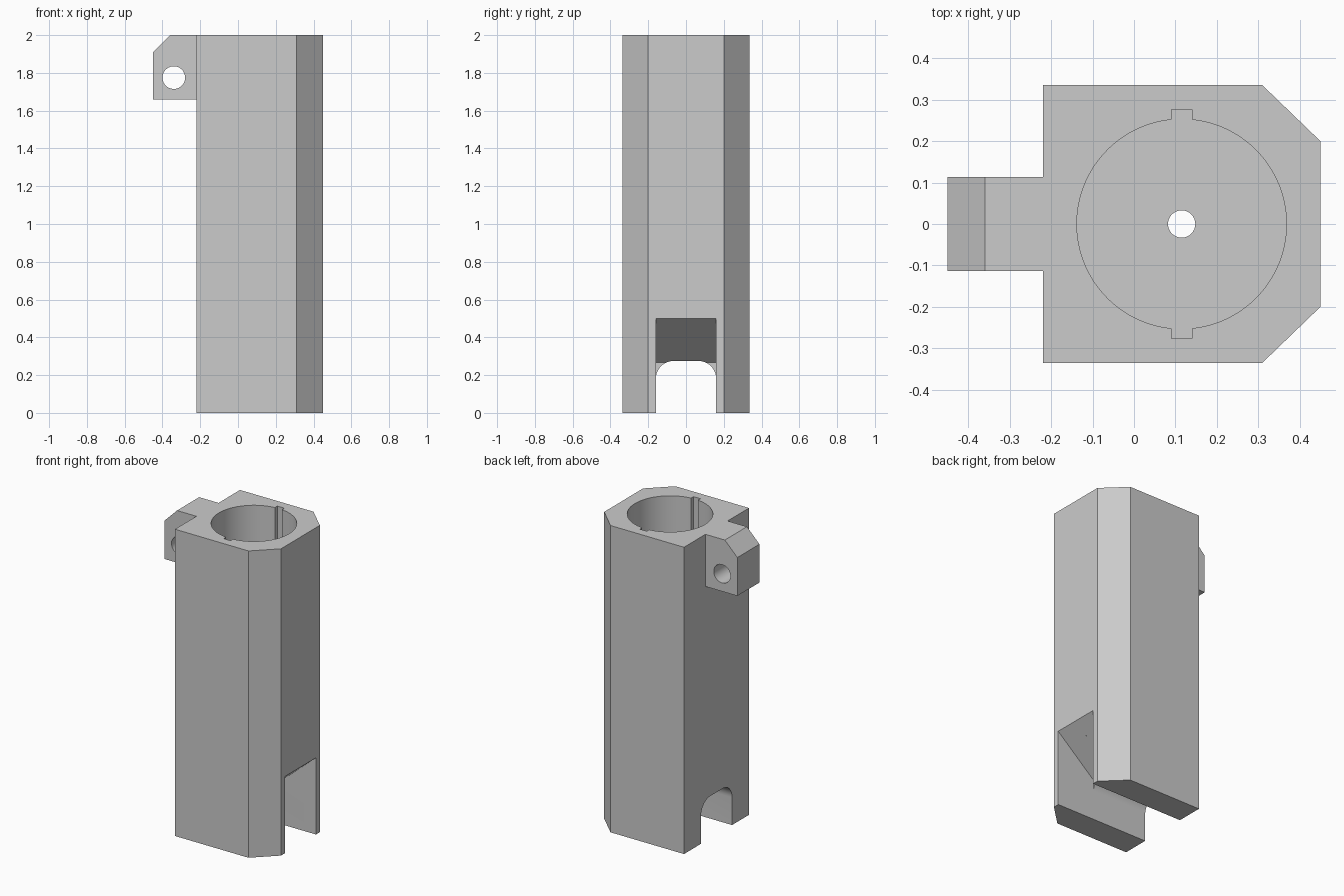
import bpy, bmesh, math
from mathutils import Vector

cube = bpy.data.objects.get("Cube")
if cube:
    bpy.data.objects.remove(cube, do_unlink=True)

grey = bpy.data.materials.new("plain grey")
grey.use_nodes = True
grey.diffuse_color = (0.6, 0.6, 0.6, 1)
grey.node_tree.nodes["Principled BSDF"].inputs["Base Color"].default_value = (0.6, 0.6, 0.6, 1)


def prism(name, profile, axis, low, high):
    """Extrude a 2D profile along an axis; the profile uses the other two axes in order."""
    def place(p, d):
        c = list(p)
        c.insert("xyz".index(axis), d)
        return Vector(c)
    bm = bmesh.new()
    face = bm.faces.new([bm.verts.new(place(p, low)) for p in profile])
    ext = bmesh.ops.extrude_face_region(bm, geom=[face])
    moved = [v for v in ext["geom"] if isinstance(v, bmesh.types.BMVert)]
    bmesh.ops.translate(bm, verts=moved, vec=place((0, 0), high - low))
    bmesh.ops.recalc_face_normals(bm, faces=bm.faces)
    mesh = bpy.data.meshes.new(name)
    bm.to_mesh(mesh)
    bm.free()
    mesh.materials.append(grey)
    obj = bpy.data.objects.new(name, mesh)
    bpy.context.collection.objects.link(obj)
    return obj


def arc(cx, cy, r, start, end, steps):
    angles = [math.radians(start + (end - start) * i / steps) for i in range(steps + 1)]
    return [(cx + r * math.cos(a), cy + r * math.sin(a)) for a in angles]


def circle(cx, cy, r, steps):
    return arc(cx, cy, r, 0, 360, steps)[:-1]


def combine(target, tool, operation):
    """Apply a boolean and discard the tool."""
    mod = target.modifiers.new("combine", 'BOOLEAN')
    mod.operation, mod.solver, mod.object = operation, 'EXACT', tool
    bpy.context.view_layer.update()
    result = target.evaluated_get(bpy.context.evaluated_depsgraph_get())
    mesh = bpy.data.meshes.new_from_object(result)
    target.modifiers.clear()
    target.data = mesh
    bpy.data.objects.remove(tool, do_unlink=True)


# Tall block with two chamfered corners
hw = 0.335
body = prism("housing", [(-0.22, -hw), (0.31, -hw), (0.45, -0.2),
                         (0.45, 0.2), (0.31, hw), (-0.22, hw)], "z", 0, 2)

# Side lug with a chamfered top corner
lug = prism("lug", [(-0.19, 1.66), (-0.45, 1.66), (-0.45, 1.91),
                    (-0.36, 2), (-0.19, 2)], "y", -0.114, 0.114)
combine(body, lug, 'UNION')

# Bore with two keyways, closed by a floor
bx, r, floor, kw = 0.115, 0.253, 0.429, 0.025
t = math.degrees(math.asin(kw / r))
bore = (arc(bx, 0, r, t - 90, 90 - t, 48) + [(bx + kw, 0.277), (bx - kw, 0.277)]
        + arc(bx, 0, r, 90 + t, 270 - t, 48) + [(bx - kw, -0.277), (bx + kw, -0.277)])

# Arched slot, sloped opening, floor hole and lug hole
sw, sr, top = 0.16, 0.095, 0.275
arch = ([(-sw, -0.1), (sw, -0.1)] + arc(sw - sr, top - sr, sr, 0, 90, 12)
        + arc(sr - sw, top - sr, sr, 90, 180, 12))
slope = [(0.18, -0.1), (0.5, -0.1), (0.5, 0.5426), (0.18, 0.268)]
cutters = [
    prism("bore_cutter", bore, "z", floor, 2.1),
    prism("slot_cutter", arch, "x", -0.4, 0.6),
    prism("slope_cutter", slope, "y", -sw, sw),
    prism("floor_hole_cutter", circle(bx, 0, 0.033, 32), "z", 0.1, 0.6),
    prism("lug_hole_cutter", circle(-0.34, 1.775, 0.06, 40), "y", -0.3, 0.3),
]
for cutter in cutters:
    cutter.hide_render = True
    combine(body, cutter, 'DIFFERENCE')

# Smooth the round walls, keep the edges sharp
bpy.ops.object.select_all(action='DESELECT')
body.select_set(True)
bpy.context.view_layer.objects.active = body
bpy.ops.object.shade_smooth_by_angle(angle=math.radians(30))
